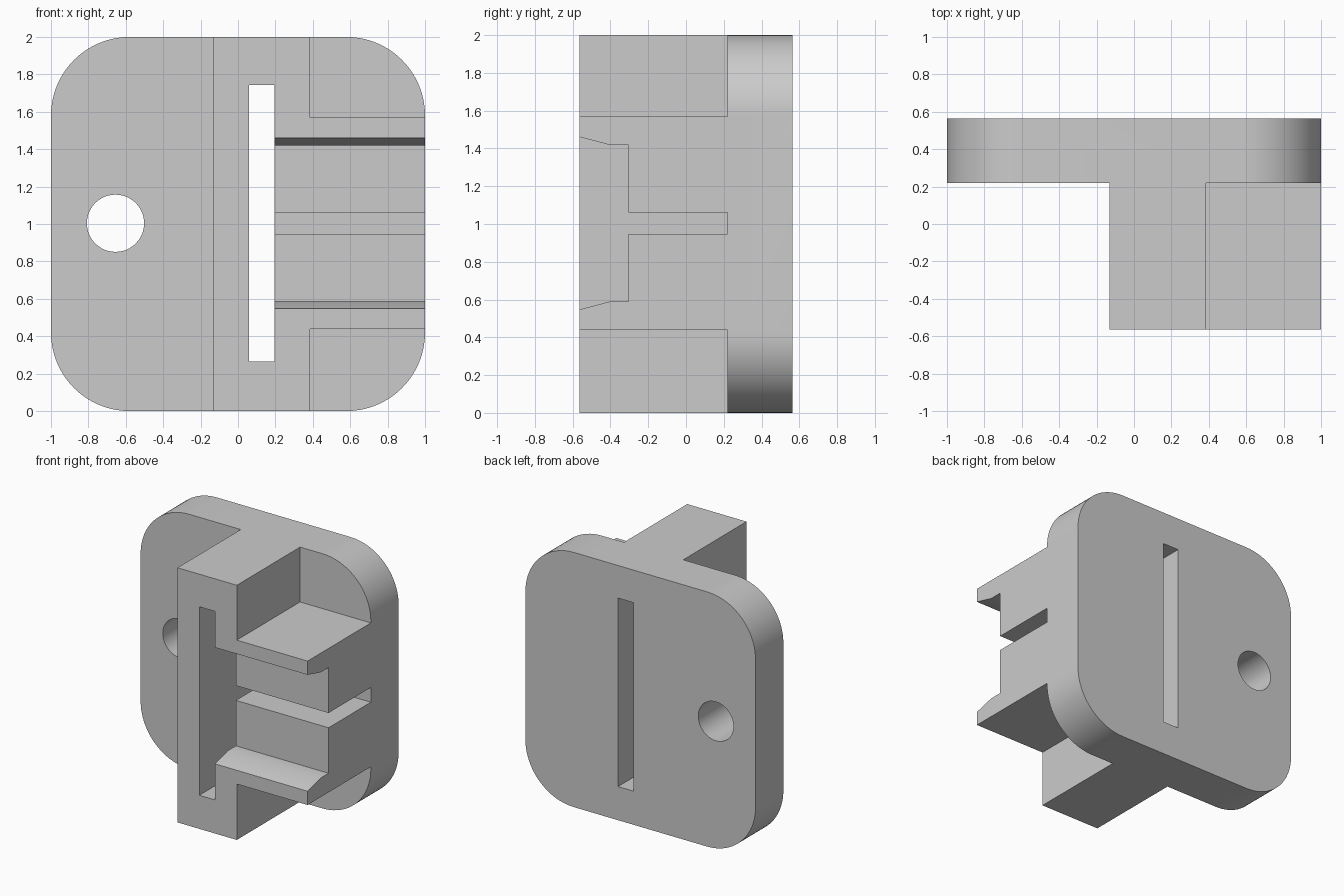
import bpy, bmesh, math

if "Cube" in bpy.data.objects:
    bpy.data.objects.remove(bpy.data.objects["Cube"], do_unlink=True)

FRONT, PLATE_FRONT, BACK = -0.565, 0.22, 0.565
MID = 1.004

grey = bpy.data.materials.new("plain grey")
grey.use_nodes = True
colour = (0.6, 0.6, 0.6, 1)
grey.diffuse_color = colour
grey.node_tree.nodes["Principled BSDF"].inputs["Base Color"].default_value = colour


def prism(name, outline, direction):
    """Extrude a planar outline of 3D points along a direction."""
    bm = bmesh.new()
    face = bm.faces.new([bm.verts.new(p) for p in outline])
    result = bmesh.ops.extrude_face_region(bm, geom=[face])
    moved = [v for v in result["geom"] if isinstance(v, bmesh.types.BMVert)]
    bmesh.ops.translate(bm, verts=moved, vec=direction)
    bmesh.ops.recalc_face_normals(bm, faces=bm.faces)
    mesh = bpy.data.meshes.new(name)
    bm.to_mesh(mesh)
    bm.free()
    mesh.materials.append(grey)
    obj = bpy.data.objects.new(name, mesh)
    bpy.context.collection.objects.link(obj)
    return obj


def along_y(name, outline, y0, y1):
    return prism(name, [(x, y0, z) for x, z in outline], (0, y1 - y0, 0))


def rect(x0, x1, z0, z1):
    return [(x0, z0), (x1, z0), (x1, z1), (x0, z1)]


def arc(cx, cz, radius, start, sweep, steps):
    angles = [math.radians(start + sweep * i / steps) for i in range(steps + 1)]
    return [(cx + radius * math.cos(a), cz + radius * math.sin(a)) for a in angles]


def combine(body, tool, operation):
    mod = body.modifiers.new(operation.lower(), "BOOLEAN")
    mod.operation, mod.object, mod.solver = operation, tool, "EXACT"
    bpy.context.view_layer.objects.active = body
    bpy.ops.object.modifier_apply(modifier=mod.name)
    bpy.data.objects.remove(tool, do_unlink=True)


# Backing plate with rounded corners
R = 0.42
outline = []
for sx, sz, start in ((1, 1, 0), (-1, 1, 90), (-1, -1, 180), (1, -1, 270)):
    outline += arc(sx * (1 - R), 1 + sz * (1 - R), R, start, 90, 20)
body = along_y("latch_body", outline, PLATE_FRONT, BACK)

# Tall upright block and the shorter block beside it
blocks = along_y("blocks", [
    (-0.13, 0), (0.385, 0), (0.385, MID - 0.565), (1, MID - 0.565),
    (1, MID + 0.565), (0.385, MID + 0.565), (0.385, 2), (-0.13, 2)],
    FRONT, PLATE_FRONT + 0.1)
combine(body, blocks, "UNION")

# Flared channel with a deep central groove, open to the left side
half = [(FRONT - 0.16, 0.5), (FRONT, 0.457), (-0.405, 0.415),
        (-0.305, 0.415), (-0.305, 0.058), (PLATE_FRONT, 0.058)]
profile = half + [(y, -h) for y, h in reversed(half)]
channel = prism("channel_cutter", [(0.195, y, MID + h) for y, h in profile], (1, 0, 0))
combine(body, channel, "DIFFERENCE")

# Through slot and round screw hole
slot = along_y("slot_cutter", rect(0.06, 0.195, MID - 0.74, MID + 0.74), -1, 1)
combine(body, slot, "DIFFERENCE")
hole = along_y("hole_cutter", arc(-0.655, MID, 0.153, 0, 352.5, 47), -1, 1)
combine(body, hole, "DIFFERENCE")

# Smooth curved walls, keep hard edges
bpy.ops.object.select_all(action="DESELECT")
body.select_set(True)
bpy.context.view_layer.objects.active = body
bpy.ops.object.shade_smooth_by_angle(angle=math.radians(30))
